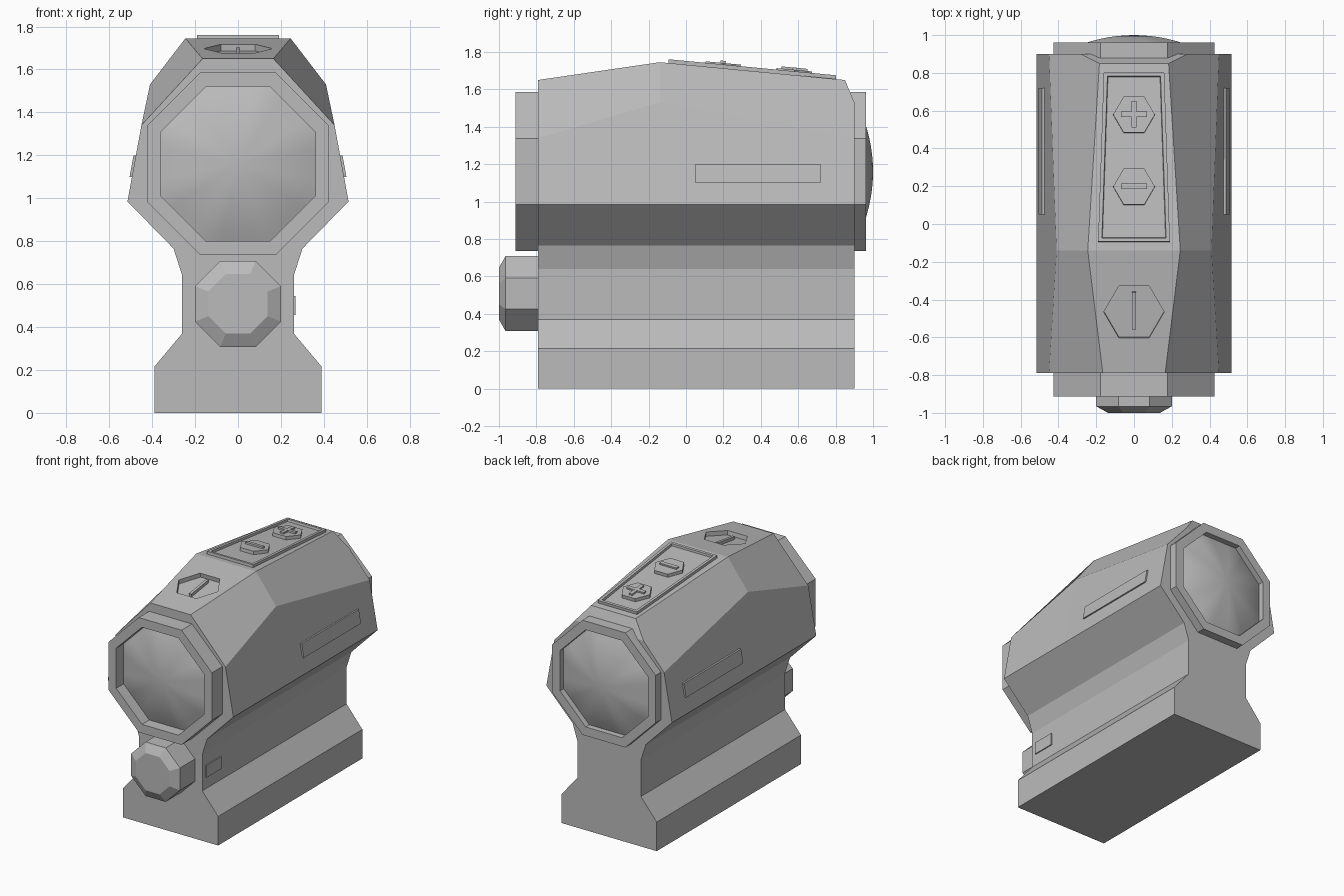
import bpy, bmesh
from math import sin, cos, pi, atan
from mathutils import Matrix, Vector

cube = bpy.data.objects.get("Cube")
if cube:
    bpy.data.objects.remove(cube, do_unlink=True)

grey = bpy.data.materials.new("mid_grey")
grey.use_nodes = True
grey.diffuse_color = (0.5, 0.5, 0.5, 1)
grey.node_tree.nodes["Principled BSDF"].inputs["Base Color"].default_value = (0.5, 0.5, 0.5, 1)


def finish(name, bm, matrix=Matrix()):
    bmesh.ops.recalc_face_normals(bm, faces=bm.faces[:])
    mesh = bpy.data.meshes.new(name)
    bm.transform(matrix)
    bm.to_mesh(mesh)
    bm.free()
    obj = bpy.data.objects.new(name, mesh)
    mesh.materials.append(grey)
    bpy.context.collection.objects.link(obj)
    return obj


def loft(rings, closed=False):
    """Skin equal-length rings of points; cap the ends or join them in a loop."""
    bm = bmesh.new()
    rows = [[bm.verts.new(p) for p in ring] for ring in rings]
    n = len(rows[0])
    pairs = list(zip(rows, rows[1:]))
    if closed:
        pairs.append((rows[-1], rows[0]))
    else:
        bm.faces.new(rows[0])
        bm.faces.new(rows[-1])
    for a, b in pairs:
        for i in range(n):
            j = (i + 1) % n
            bm.faces.new((a[i], a[j], b[j], b[i]))
    bmesh.ops.recalc_face_normals(bm, faces=bm.faces[:])
    return bm


def octagon(apothem, y, zc):
    r = apothem / cos(pi / 8)
    return [(r * cos(pi / 8 + k * pi / 4), y, zc + r * sin(pi / 8 + k * pi / 4)) for k in range(8)]


def prism(outline, z0, z1):
    return loft([[(x, y, z) for x, y in outline] for z in (z0, z1)])


def hexagon(r, y):
    return [(r * cos(k * pi / 3), y + r * sin(k * pi / 3)) for k in range(6)]


def bar(w, d, y):
    return [(-w, y - d), (w, y - d), (w, y + d), (-w, y + d)]


# Body: mount and faceted housing, lofted front to back
mount = [(0.39, 0), (0.39, 0.215), (0.26, 0.37), (0.26, 0.64), (0.30, 0.765), (0.515, 0.985)]


def section(y, shoulder, crown):
    half = mount + [shoulder, crown]
    return [(x, y, z) for x, z in half] + [(-x, y, z) for x, z in reversed(half)]


bm = loft([section(-0.79, (0.45, 1.34), (0.165, 1.65)),
           section(-0.14, (0.41, 1.53), (0.245, 1.745)),
           section(0.90, (0.45, 1.34), (0.18, 1.645))])
# Chamfer on the rear top edge
cut = bmesh.ops.bisect_plane(bm, geom=bm.verts[:] + bm.edges[:] + bm.faces[:],
                             plane_co=(0, 0.85, 1.65), plane_no=(0, 0.12, 0.05), clear_outer=True)
bmesh.ops.holes_fill(bm, edges=[e for e in bm.edges if e.is_boundary], sides=0)
body = finish("body", bm)

# Sloped top surfaces, both measured from the ridge
ridge = Matrix.Translation((0, -0.14, 1.743))
rear_top = ridge @ Matrix.Rotation(atan(-0.0955), 4, 'X')
front_top = ridge @ Matrix.Rotation(atan(0.144), 4, 'X')

# Hexagonal pocket in the front slope with a raised bar
cutter = finish("pocket_cutter", prism(hexagon(0.16, -0.329), -0.03, 0.1), front_top)
cutter.hide_render = True
cutter.display_type = 'WIRE'
cutter.hide_set(True)
pocket = body.modifiers.new("pocket", 'BOOLEAN')
pocket.operation = 'DIFFERENCE'
pocket.solver = 'EXACT'
pocket.object = cutter
finish("pocket_bar", prism(bar(0.01, 0.1, -0.325), -0.035, -0.008), front_top)

# Button panel with a raised border
bm = prism([(-0.19, 0.045), (0.19, 0.045), (0.16, 0.945), (-0.16, 0.945)], -0.01, 0.022)
top = max(bm.faces, key=lambda f: f.calc_center_median().z)
bmesh.ops.inset_region(bm, faces=[top], thickness=0.028)
bmesh.ops.inset_region(bm, faces=[top], thickness=0.004, depth=-0.016)
finish("button_panel", bm, rear_top)

# Plus and minus buttons
for name, y in (("plus", 0.72), ("minus", 0.337)):
    finish(name + "_button", prism(hexagon(0.11, y), 0, 0.03), rear_top)
    finish(name + "_mark", prism(bar(0.07, 0.014, y), 0.02, 0.042), rear_top)
finish("plus_mark_upright", prism(bar(0.014, 0.07, 0.72), 0.02, 0.0415), rear_top)

# Lens rims and domed lenses at both ends
centre = 1.16
for end, inner_y, outer_y, rim_y, apex_y in (("front", -0.77, -0.912, -0.825, -0.9),
                                             ("rear", 0.88, 0.962, 0.918, 1.0)):
    finish(end + "_rim", loft([octagon(0.425, inner_y, centre), octagon(0.425, outer_y, centre),
                               octagon(0.36, outer_y, centre), octagon(0.36, inner_y, centre)],
                              closed=True))
    bm = bmesh.new()
    steps = 8
    tip = bm.verts.new((0, apex_y, centre))
    previous = None
    for k in range(1, steps + 1):
        s = k / steps
        corners = [Vector(p) for p in octagon(0.362 * s, apex_y + (rim_y - apex_y) * s * s, centre)]
        ring = []
        for i in range(8):
            for t in range(4):
                ring.append(bm.verts.new(corners[i].lerp(corners[(i + 1) % 8], t / 4)))
        for i in range(len(ring)):
            j = (i + 1) % len(ring)
            if previous:
                bm.faces.new((previous[i], previous[j], ring[j], ring[i]))
            else:
                bm.faces.new((tip, ring[j], ring[i]))
        previous = ring
    bmesh.ops.recalc_face_normals(bm, faces=bm.faces[:])
    bm.normal_update()
    # An open dome must face away from the body
    if sum(f.normal.y for f in bm.faces) * apex_y < 0:
        bmesh.ops.reverse_faces(bm, faces=bm.faces[:])
    for f in bm.faces:
        f.smooth = True
    mesh = bpy.data.meshes.new(end + "_lens")
    bm.to_mesh(mesh)
    bm.free()
    mesh.materials.append(grey)
    bpy.context.collection.objects.link(bpy.data.objects.new(end + "_lens", mesh))

# Octagonal knob with a chamfered face
finish("front_knob", loft([octagon(0.2, -0.77, 0.508), octagon(0.2, -0.965, 0.508),
                           octagon(0.138, -1.0, 0.508)]))

# Grip strips on both flanks
for side, name in ((1, "left"), (-1, "right")):
    strip = [(0.47, 1.1), (0.505, 1.1), (0.487, 1.2), (0.46, 1.2)]
    finish(name + "_strip", loft([[(side * x, y, z) for x, z in strip] for y in (0.05, 0.72)]))

# Small plate on the left of the mount
tab = [(-0.75, 0.455), (-0.575, 0.455), (-0.575, 0.545), (-0.75, 0.545)]
finish("mount_tab", loft([[(x, y, z) for y, z in tab] for x in (0.25, 0.268)]))
